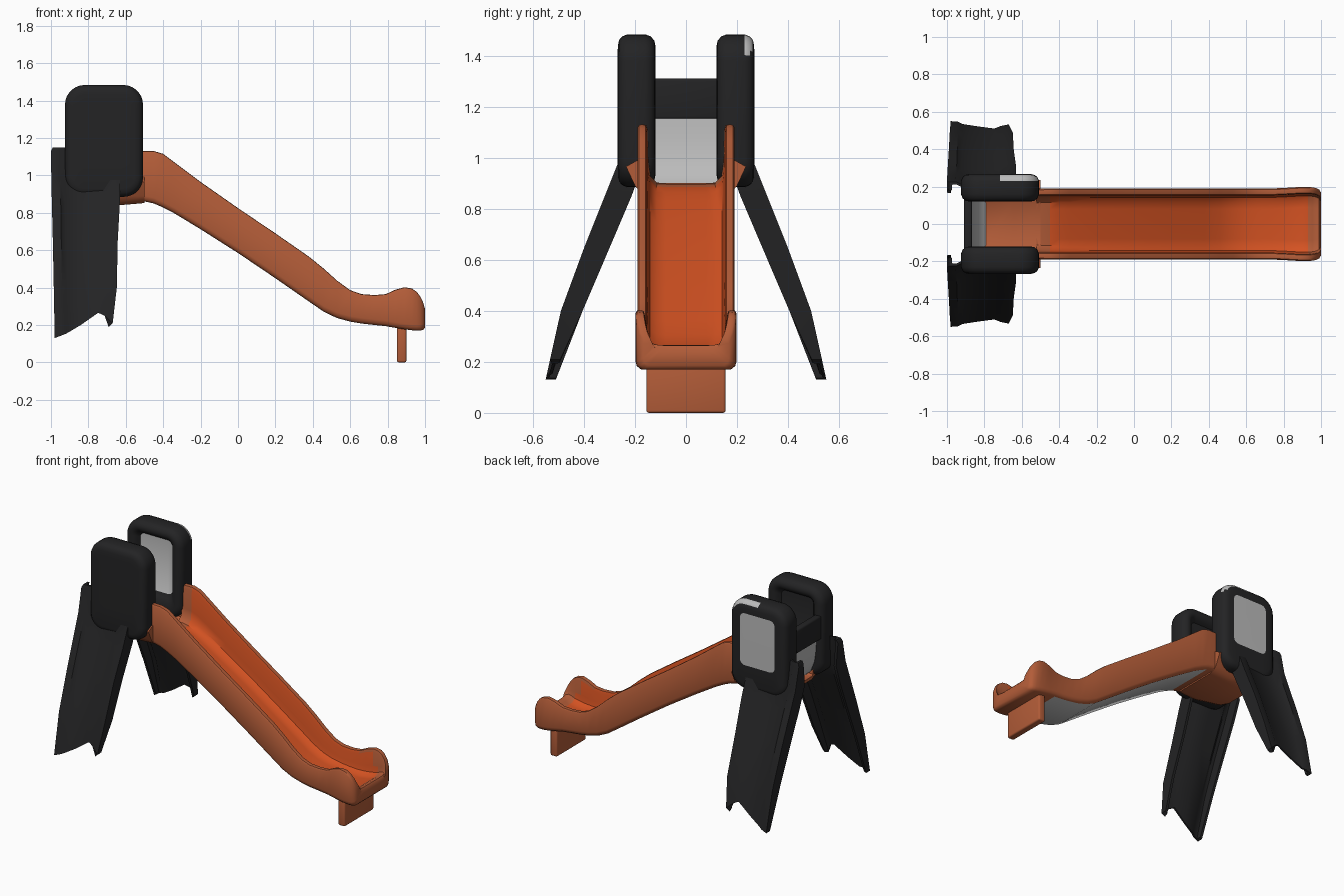
import bpy, bmesh, math

if "Cube" in bpy.data.objects:
    bpy.data.objects.remove(bpy.data.objects["Cube"])


def material(name, r, g, b):
    m = bpy.data.materials.new(name)
    m.diffuse_color = (r, g, b, 1)
    m.use_nodes = True
    m.node_tree.nodes["Principled BSDF"].inputs["Base Color"].default_value = m.diffuse_color
    return m


SHELL = material("burnt orange", 0.45, 0.108, 0.04)
BED = material("bright orange", 0.66, 0.085, 0.016)
DARK = material("charcoal", 0.017, 0.017, 0.018)
GREY = material("light grey", 0.5, 0.5, 0.5)


def lerp(table, t):
    """Piecewise linear lookup in a list of (t, value)."""
    for (a, va), (b, vb) in zip(table, table[1:]):
        if t <= b:
            return va + (vb - va) * max(0, (t - a) / (b - a))
    return table[-1][1]


def loft(name, rings, mats, rule=None, angle=40, bevel=0):
    """Skin closed rings, cap the ends in strips, colour faces by rule(centre, normal)."""
    bm = bmesh.new()
    vs = [[bm.verts.new(p) for p in r] for r in rings]
    n = len(vs[0])
    for a, b in zip(vs, vs[1:]):
        for i in range(n):
            j = (i + 1) % n
            bm.faces.new((a[i], a[j], b[j], b[i]))
    for cap in (vs[0], vs[-1]):
        for i in range(n // 2 - 1):
            bm.faces.new((cap[i], cap[i + 1], cap[n - 2 - i], cap[n - 1 - i]))
    bmesh.ops.recalc_face_normals(bm, faces=bm.faces)
    if bevel:
        bmesh.ops.bevel(bm, geom=bm.edges[:], offset=bevel, segments=3,
                        profile=0.5, affect='EDGES')
    bm.normal_update()
    for f in bm.faces:
        f.smooth = True
        if rule:
            f.material_index = rule(f.calc_center_median(), f.normal)
    me = bpy.data.meshes.new(name)
    bm.to_mesh(me)
    bm.free()
    for m in mats:
        me.materials.append(m)
    me.set_sharp_from_angle(angle=math.radians(angle))
    ob = bpy.data.objects.new(name, me)
    bpy.context.collection.objects.link(ob)
    return ob


def box(name, x0, x1, y0, y1, z0, z1, mat, bevel):
    ring = lambda z: [(x0, y0, z), (x1, y0, z), (x1, y1, z), (x0, y1, z)]
    return loft(name, [ring(z0), ring(z1)], [mat], bevel=bevel)


def u_ring(x, outer, inner):
    """Mirrored U section: outer runs bottom to rim, inner runs rim to floor."""
    flip = lambda pts: [(-y, z) for y, z in pts]
    pts = outer[::-1] + flip(outer) + flip(inner) + inner[::-1]
    return [(x, y, z) for y, z in pts]


# Chute: U section swept along x; stations are (x, rim, floor, bottom, half width)
stations = [(-0.52, 1.13, 0.90, 0.865, .188), (-0.45, 1.13, 0.885, 0.85, .19),
            (-0.40, 1.115, 0.862, 0.828, .19), (-0.34, 1.07, 0.83, 0.797, .19),
            (-0.20, 0.965, 0.745, 0.712, .19), (0.0, 0.825, 0.62, 0.585, .19),
            (0.20, 0.69, 0.485, 0.45, .19), (0.38, 0.565, 0.36, 0.325, .19),
            (0.46, 0.5, 0.305, 0.27, .19), (0.53, 0.437, 0.27, 0.237, .19),
            (0.60, 0.386, 0.25, 0.218, .19), (0.66, 0.365, 0.24, 0.208, .19),
            (0.73, 0.36, 0.232, 0.2, .19), (0.79, 0.365, 0.226, 0.194, .192),
            (0.84, 0.388, 0.224, 0.185, .195), (0.89, 0.402, 0.228, 0.177, .198),
            (0.93, 0.395, 0.238, 0.172, .198), (0.955, 0.378, 0.255, 0.17, .196),
            (0.975, 0.352, 0.265, 0.17, .192), (0.99, 0.32, 0.264, 0.174, .184),
            (1.0, 0.285, 0.25, 0.185, .168)]
rings = []
for x, top, fl, bot, w in stations:
    h = top - fl
    outer = [(w - .02, bot), (w - .005, bot + .012), (w, bot + .03), (w, top - .012),
             (w - .006, top - .002), (w - .018, top)]
    inner = [(w - .032, top - .003), (w - .037, top - min(.02, h * .4)),
             (w - .041, fl + h * .35), (w - .048, fl + h * .12), (w - .075, fl + .002),
             (w - .11, fl)]
    rings.append(u_ring(x, outer, inner))


def chute_colour(c, n):
    if abs(c.y) < .01 and n.z < -.5 and -0.45 < c.x < 0.78:
        return 2
    inner = abs(c.y) < .158 and (n.z > .3 or n.y * c.y < -.0001)
    return 1 if inner and -0.45 < c.x < 0.93 else 0


loft("slide_chute", rings, [SHELL, BED, GREY], chute_colour)

# Foot under the run-out
box("chute_foot", 0.85, 0.90, -0.155, 0.155, 0.0, 0.2, SHELL, 0.01)

# Platform with side tabs; stations are (x, underside lift, width scale)
rings = []
for x, lift, s in [(-0.86, .04, .75), (-0.80, .01, .8), (-0.64, 0, .95), (-0.50, .012, 1)]:
    outer = [(.14 * s, .84 + lift), (.18 * s, .855 + lift), (.2 * s, .89), (.235 * s, .965)]
    inner = [(.19 * s, .99), (.165 * s, .96), (.155 * s, .91), (.14 * s, .90)]
    rings.append(u_ring(x, outer, inner))
loft("platform", rings, [SHELL])

# Curved rear panel and the dark crossbar above it
path = [(-0.785, .895), (-0.825, .93), (-0.85, 1.0), (-0.865, 1.08), (-0.87, 1.17)]
loft("rear_panel", [[(x, -.13, z), (x, .13, z), (x - .015, .13, z - .008),
                     (x - .015, -.13, z - .008)] for x, z in path], [GREY])
box("rear_crossbar", -0.91, -0.865, -.15, .15, 1.15, 1.31, DARK, .012)


def rounded_ring(y, inset, lift):
    """Rounded rectangle in the xz plane, with a midpoint on every straight side."""
    x0, x1, z0, z1 = -0.925 + inset, -0.508 - inset, 0.885 + inset + lift, 1.483 - inset
    r = max(.035, .105 - inset)
    xm, zm = (x0 + x1) / 2, (z0 + z1) / 2
    pts = []
    for cx, cz, a0, mid in [(x1 - r, z1 - r, 0, (xm, z1)), (x0 + r, z1 - r, 90, (x0, zm)),
                            (x0 + r, z0 + r, 180, (xm, z0)), (x1 - r, z0 + r, 270, (x1, zm))]:
        for k in range(8):
            a = math.radians(a0 + 90 * k / 7)
            pts.append((cx + r * math.cos(a), y, cz + r * math.sin(a)))
        pts.append((mid[0], y, mid[1]))
    return pts


# Side guards: recessed inside, softly rounded outside; rings are (y, inset, bottom lift)
guard = [(.16, .088, .06), (.142, .078, .05), (.128, .064, .03), (.12, .045, 0),
         (.124, .025, 0), (.138, .008, 0), (.16, 0, 0), (.23, 0, 0), (.25, .008, 0),
         (.262, .022, 0), (.267, .045, 0), (.268, .08, .09)]


def guard_colour(c, n):
    window = abs(n.y) > .95 and (.1595 < c.y < .1605 or c.y > .2679)
    worn = c.y > .23 and c.z > 1.41 and c.x > -.76 and n.z > .3
    return 1 if window or worn else 0


for side, s in (("left", 1), ("right", -1)):
    loft(side + "_guard", [rounded_ring(s * y, i, k) for y, i, k in guard], [DARK, GREY],
         guard_colour if s > 0 else None, angle=50)

# Splayed legs: channel section (fraction across, depth), stations (z, y, x0, x1, depth scale)
channel = [(0, -.1), (0, 0), (.13, 0), (.2, -.025), (.45, -.03), (.75, -.025), (.86, 0),
           (1, 0), (1, -.1), (.95, -.1), (.93, -.03), (.86, -.03), (.75, -.055),
           (.45, -.055), (.2, -.055), (.13, -.03), (.06, -.03), (.05, -.1)]
leg = [(1.15, .225, -.99, -.68, .45), (1.13, .232, -1.0, -.65, .5), (.98, .266, -.998, -.63, 1),
       (.85, .318, -.995, -.632, 1.05), (.65, .398, -.99, -.643, 1), (.4, .49, -.985, -.648, .85)]
hem = [(0, .13), (.25, .16), (.45, .2), (.75, .265), (.86, .25), (.93, .19), (1, .21)]
for side, s in (("left", 1), ("right", -1)):
    rings = [[(x0 + u * (x1 - x0), s * (y + d * k), z) for u, d in channel]
             for z, y, x0, x1, k in leg]
    last = []
    for u, d in channel:  # ragged lower edge
        z = lerp(hem, u)
        last.append((-.98 + u * .31, s * (.55 - (z - .13) * .22 + d * .4), z))
    loft(side + "_leg", rings + [last], [DARK])
